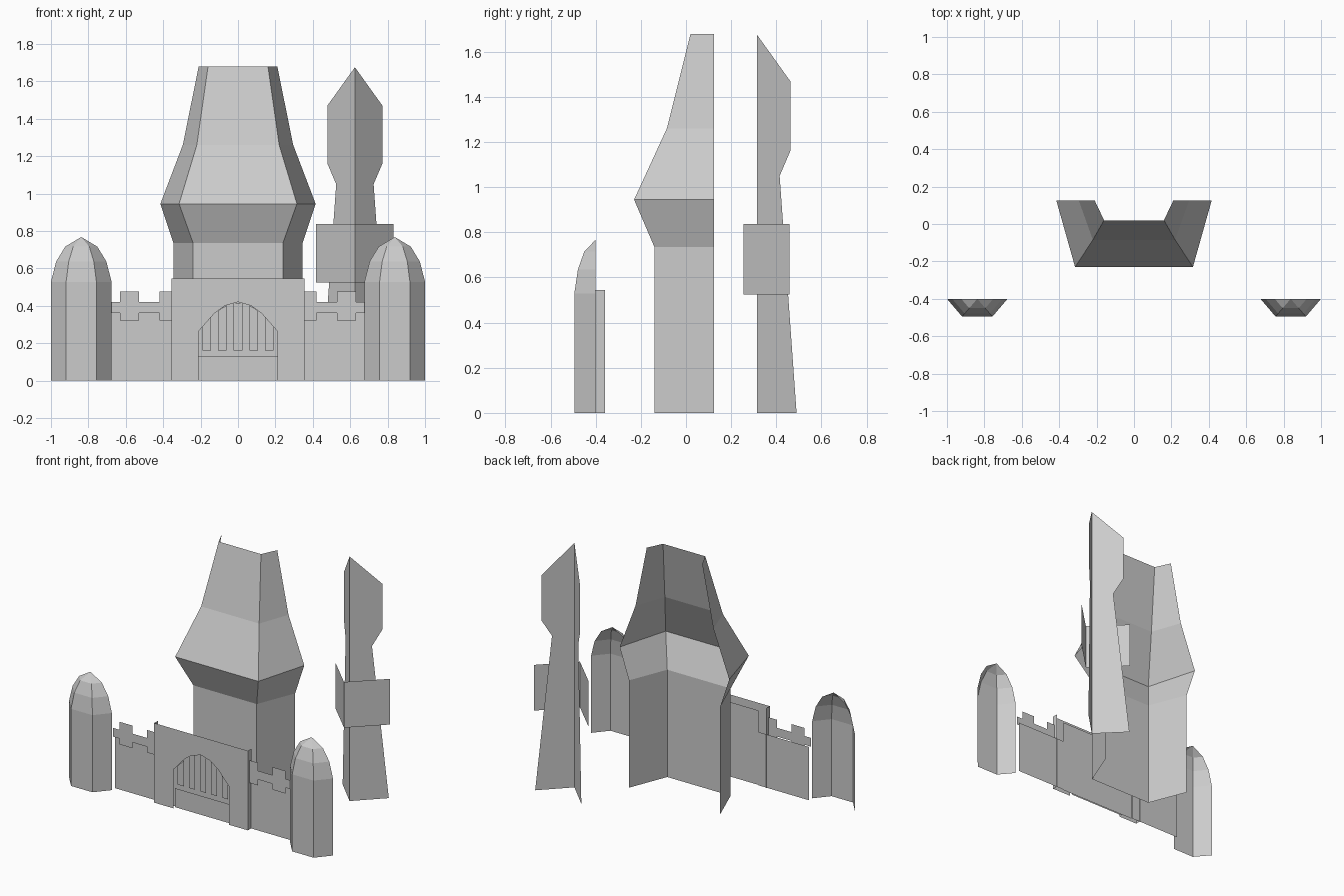
import bpy

cube = bpy.data.objects.get("Cube")
if cube:
    bpy.data.objects.remove(cube, do_unlink=True)

stone = bpy.data.materials.new("grey_stone")
stone.use_nodes = True
GREY = (0.6, 0.6, 0.6, 1.0)
stone.diffuse_color = GREY
stone.node_tree.nodes["Principled BSDF"].inputs["Base Color"].default_value = GREY


def build(name, verts, faces):
    mesh = bpy.data.meshes.new(name)
    mesh.from_pydata(verts, [], faces)
    mesh.materials.append(stone)
    obj = bpy.data.objects.new(name, mesh)
    bpy.context.collection.objects.link(obj)
    return obj


def panel(name, outline, y):
    """Flat sheet facing the front, outlined in x and z (counterclockwise)."""
    return build(name, [(x, y, z) for x, z in outline], [range(len(outline))])


def rect(x0, x1, z0, z1):
    return [(x0, z0), (x1, z0), (x1, z1), (x0, z1)]


def half_shell(name, cx, back, rings):
    """Three-sided shell, open at the back; ring = back half width, front half width, front y, z."""
    verts, faces = [], []
    for outer, inner, front, z in rings:
        verts += [(cx - outer, back, z), (cx - inner, front, z),
                  (cx + inner, front, z), (cx + outer, back, z)]
    for r in range(len(rings) - 1):
        for i in range(3):
            a = r * 4 + i
            faces.append((a, a + 1, a + 5, a + 4))
    return build(name, verts, faces)


def folded(name, cx, ridge, slope, outline):
    """Sheet folded along a vertical front ridge; outline = distance from the ridge, z."""
    n = len(outline)
    verts = [(cx + s * o, ridge + slope * o, z) for s in (1, -1) for o, z in outline]
    return build(name, verts, [range(n), range(2 * n - 1, n - 1, -1)])


# Great central tower
half_shell("central_tower", 0, 0.125, [
    (0.345, 0.24, -0.14, 0), (0.345, 0.24, -0.14, 0.735),
    (0.415, 0.315, -0.23, 0.945), (0.295, 0.22, -0.085, 1.26),
    (0.21, 0.16, 0.02, 1.68)])

# Rear spire with its folded collar
folded("rear_spire", 0.625, 0.315, 1, [
    (0, 0), (0.175, 0), (0.1, 1.05), (0.147, 1.16), (0.147, 1.47), (0, 1.675)])
folded("spire_collar", 0.625, 0.255, 0.98, [(0, 0.525), (0.207, 0.525), (0.207, 0.838), (0, 0.838)])

# Domed corner towers, walls and notched parapets on both sides
for side, s in (("right", -1), ("left", 1)):
    levels = [(1, 0), (1, 0.528), (0.83, 0.636), (0.53, 0.716)]
    half_shell(side + "_corner_tower", s * 0.838, -0.4,
               [(0.162 * k, 0.081 * k, -0.4 - 0.095 * k, z) for k, z in levels]
               + [(0.001, 0.0005, -0.4005, 0.767)])
    xs = sorted((s * 0.29, s * 0.675))
    panel(side + "_wall", rect(*xs, 0, 0.365), -0.365)
    cuts = [0.355, 0.42, 0.53, 0.63, 0.677]
    for i in range(4):
        low, high = (0.32, 0.475) if i % 2 == 0 else (0.36, 0.42)
        xs = sorted((s * cuts[i], s * cuts[i + 1]))
        panel(f"{side}_parapet_{i + 1}", rect(*xs, low, high), -0.385)

# Gatehouse front with an arched opening, and its shallow returns
arch = [(-0.21, 0), (-0.21, 0.265), (-0.125, 0.36), (-0.07, 0.4), (0, 0.42)]
arch += [(-x, z) for x, z in reversed(arch[:-1])]
panel("gatehouse_front", [(-0.355, 0)] + arch + [(0.355, 0), (0.355, 0.545), (-0.355, 0.545)], -0.4)
for side, s in (("right", -1), ("left", 1)):
    x = s * 0.355
    ring = [(x, -0.4, 0), (x, -0.36, 0), (x, -0.36, 0.545), (x, -0.4, 0.545)]
    build(side + "_gatehouse_return", ring, [(0, 1, 2, 3)[::s]])

# Recessed gate: backing, bottom rail and upright bars
panel("gate_backing", rect(-0.29, 0.29, 0, 0.51), -0.37)
panel("gate_rail", rect(-0.21, 0.21, 0, 0.13), -0.38)


def arch_height(x):
    for (x0, z0), (x1, z1) in zip(arch[1:], arch[2:-1]):
        if x0 <= x <= x1:
            return z0 + (z1 - z0) * (x - x0) / (x1 - x0)


for i in range(5):
    a = (i - 2) * 0.084 - 0.023
    b = a + 0.046
    panel(f"gate_bar_{i + 1}", [(a, 0.16), (b, 0.16), (b, arch_height(b)),
                                (a, arch_height(a))], -0.38)
